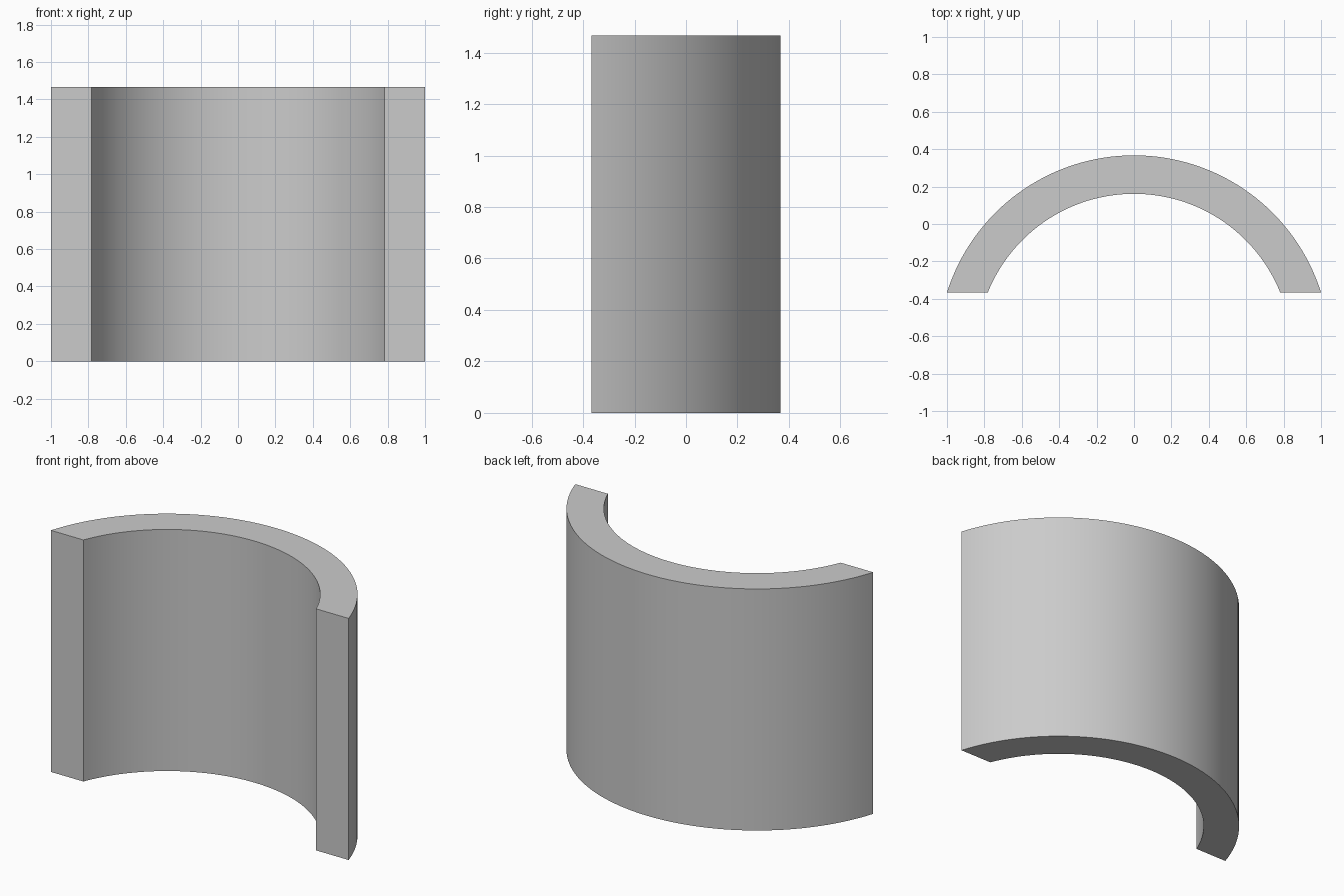
import bpy, bmesh, math

if "Cube" in bpy.data.objects:
    bpy.data.objects.remove(bpy.data.objects["Cube"])

OUTER_R, INNER_R = 1.0486, 0.843
HEIGHT, DEPTH = 1.467, 0.734
SEGMENTS = 64
FRONT_Y = -DEPTH / 2
CENTRE_Y = DEPTH / 2 - OUTER_R


def arc(radius):
    """Arc points from left to right, ending on the flat front plane."""
    start = math.asin((FRONT_Y - CENTRE_Y) / radius)
    sweep = math.pi - 2 * start
    angles = [math.pi - start - sweep * i / SEGMENTS for i in range(SEGMENTS + 1)]
    return [(radius * math.cos(a), CENTRE_Y + radius * math.sin(a), 0) for a in angles]


# Curved wall: strip between the two arcs, extruded upwards
bm = bmesh.new()
outer = [bm.verts.new(p) for p in arc(OUTER_R)]
inner = [bm.verts.new(p) for p in arc(INNER_R)]
base = bm.faces.new(outer + inner[::-1])
top = bmesh.ops.extrude_face_region(bm, geom=[base], use_keep_orig=True)
top_verts = [g for g in top["geom"] if isinstance(g, bmesh.types.BMVert)]
bmesh.ops.translate(bm, verts=top_verts, vec=(0, 0, HEIGHT))
bmesh.ops.recalc_face_normals(bm, faces=bm.faces)

mesh = bpy.data.meshes.new("curved_wall")
bm.to_mesh(mesh)
bm.free()
wall = bpy.data.objects.new("curved_wall", mesh)
bpy.context.collection.objects.link(wall)

# Smooth curved faces, crisp rims and ends
bpy.context.view_layer.objects.active = wall
wall.select_set(True)
bpy.ops.object.shade_smooth_by_angle(angle=math.radians(30))
